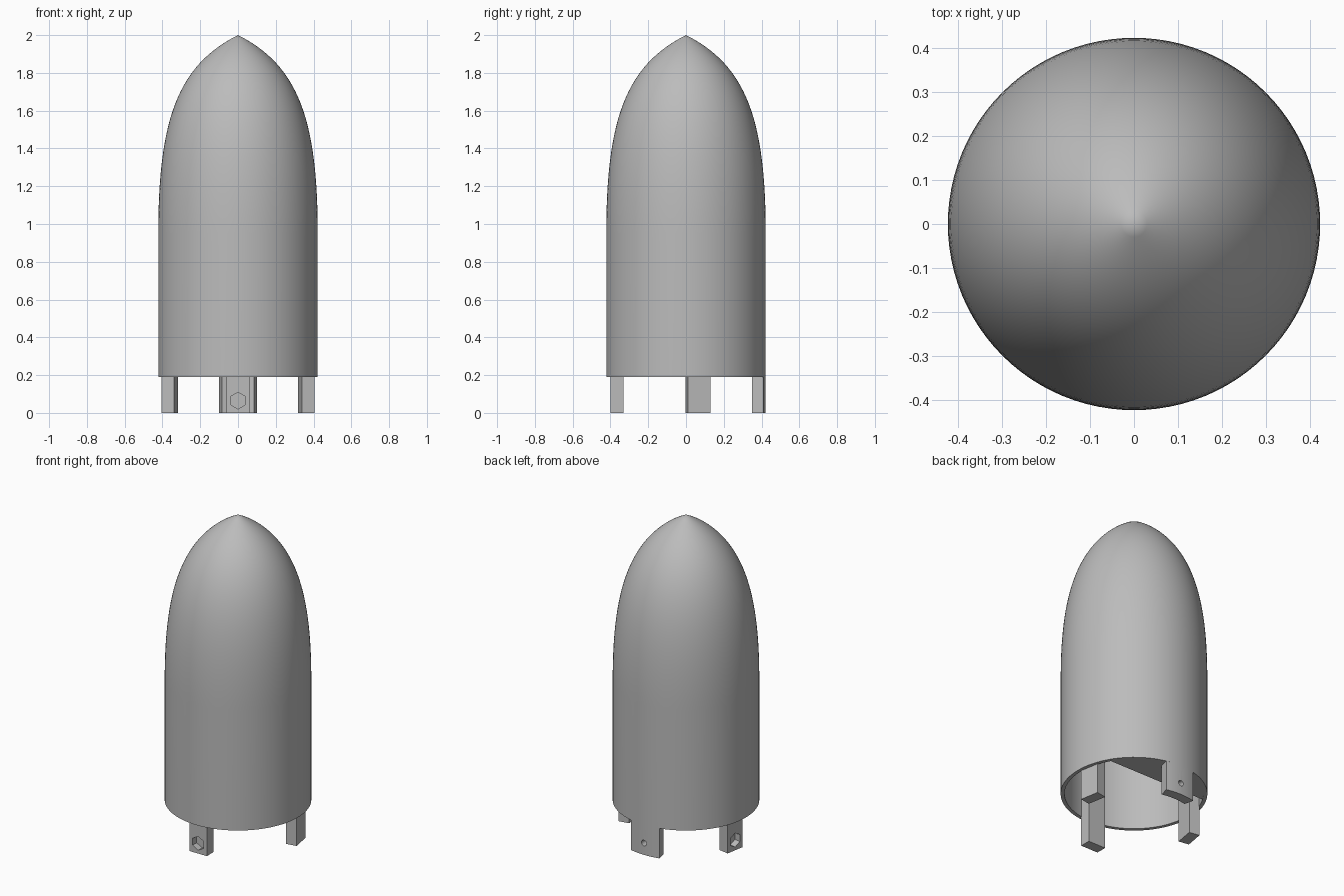
import bpy, bmesh, math
from mathutils import Matrix, Vector

old = bpy.data.objects.get("Cube")
if old:
    bpy.data.objects.remove(old, do_unlink=True)

BASE, TIP, RADIUS, WALL = 0.19, 2.0, 0.422, 0.022
SEGMENTS = 96

grey = bpy.data.materials.new("plain grey")
grey.use_nodes = True
grey.diffuse_color = (0.5, 0.5, 0.5, 1)
grey.node_tree.nodes["Principled BSDF"].inputs["Base Color"].default_value = (0.5, 0.5, 0.5, 1)


def finish(name, bm, smooth=False):
    bmesh.ops.recalc_face_normals(bm, faces=bm.faces)
    mesh = bpy.data.meshes.new(name)
    bm.to_mesh(mesh)
    bm.free()
    obj = bpy.data.objects.new(name, mesh)
    bpy.context.collection.objects.link(obj)
    mesh.materials.append(grey)
    if smooth:
        bpy.ops.object.select_all(action="DESELECT")
        obj.select_set(True)
        bpy.context.view_layer.objects.active = obj
        bpy.ops.object.shade_smooth_by_angle(angle=math.radians(30))
    return obj


def prism(name, outline, low, high, smooth=False):
    """Extrude a flat outline straight up."""
    bm = bmesh.new()
    face = bm.faces.new([bm.verts.new((x, y, low)) for x, y in outline])
    top = bmesh.ops.extrude_face_region(bm, geom=[face])["geom"]
    bmesh.ops.translate(bm, vec=(0, 0, high - low),
                        verts=[v for v in top if isinstance(v, bmesh.types.BMVert)])
    return finish(name, bm, smooth)


def arc(radius, start, end, steps):
    angles = [start + (end - start) * i / steps for i in range(steps + 1)]
    return [(radius * math.cos(a), radius * math.sin(a)) for a in angles]


def drill(target, name, sides, radius, depth, place):
    """Cut a straight hole centred at a spot, running along local y."""
    bm = bmesh.new()
    bmesh.ops.create_cone(bm, cap_ends=True, segments=sides, radius1=radius,
                          radius2=radius, depth=depth)
    bm.transform(place @ Matrix.Rotation(math.pi / 2, 4, "X"))
    cutter = finish(name, bm)
    cutter.hide_render = True
    cutter.hide_set(True)
    cutter.display_type = "WIRE"
    cut = target.modifiers.new("hole", "BOOLEAN")
    cut.operation, cut.object, cut.solver = "DIFFERENCE", cutter, "EXACT"


def ogive(shrink, steps=32):
    """Curved nose from the straight wall to the tip."""
    p = [Vector(c) for c in ((RADIUS, 0.95), (RADIUS, 1.55), (0.32, 1.84), (0, TIP))]
    points = []
    for i in range(steps + 1):
        t = i / steps
        s = 1 - t
        c = p[0] * s**3 + p[1] * 3 * s * s * t + p[2] * 3 * s * t * t + p[3] * t**3
        points.append((c.x * (1 - shrink / RADIUS), c.y - shrink * t))
    return points


# Hollow nose shell: outer skin, inner skin and the open rim, spun as one profile
profile = list(reversed(ogive(0))) + [(RADIUS, BASE), (RADIUS - WALL, BASE)] + ogive(WALL)
bm = bmesh.new()
verts = [bm.verts.new((r, 0, z)) for r, z in profile]
edges = [bm.edges.new(pair) for pair in zip(verts, verts[1:])]
bmesh.ops.spin(bm, geom=verts + edges, cent=(0, 0, 0), axis=(0, 0, 1),
               angle=math.tau, steps=SEGMENTS, use_duplicate=False)
bmesh.ops.remove_doubles(bm, verts=bm.verts, dist=1e-4)
finish("nose_shell", bm, True)

# Flat-fronted web closing the rear segment of the opening
half = math.acos(0.2 / 0.41)
prism("rear_web", arc(0.41, math.pi / 2 - half, math.pi / 2 + half, 32), BASE + 0.003, BASE + 0.06)

# Three straight lugs, each with a six-sided nut pocket on its outer face
for name, turn in (("front_lug", 0), ("left_lug", 100), ("right_lug", -100)):
    place = Matrix.Rotation(math.radians(turn), 4, "Z")
    corners = [(-0.061, -0.4), (0.061, -0.4), (0.061, -0.332), (-0.061, -0.332)]
    lug = prism(name, [(place @ Vector((x, y, 0))).xy for x, y in corners], 0, 0.38)
    drill(lug, name + "_pocket_cutter", 6, 0.044, 0.08,
          place @ Matrix.Translation((0, -0.4, 0.065)))

# Curved rear lug, flush with the shell, with a small round bolt hole
spread = math.radians(13.8)
mid = math.pi / 2
outline = arc(RADIUS, mid - spread, mid + spread, 8) + arc(0.36, mid + spread, mid - spread, 8)
rear = prism("rear_lug", outline, 0, BASE + 0.002, True)
drill(rear, "rear_hole_cutter", 20, 0.018, 0.2, Matrix.Translation((0, 0.39, 0.075)))
